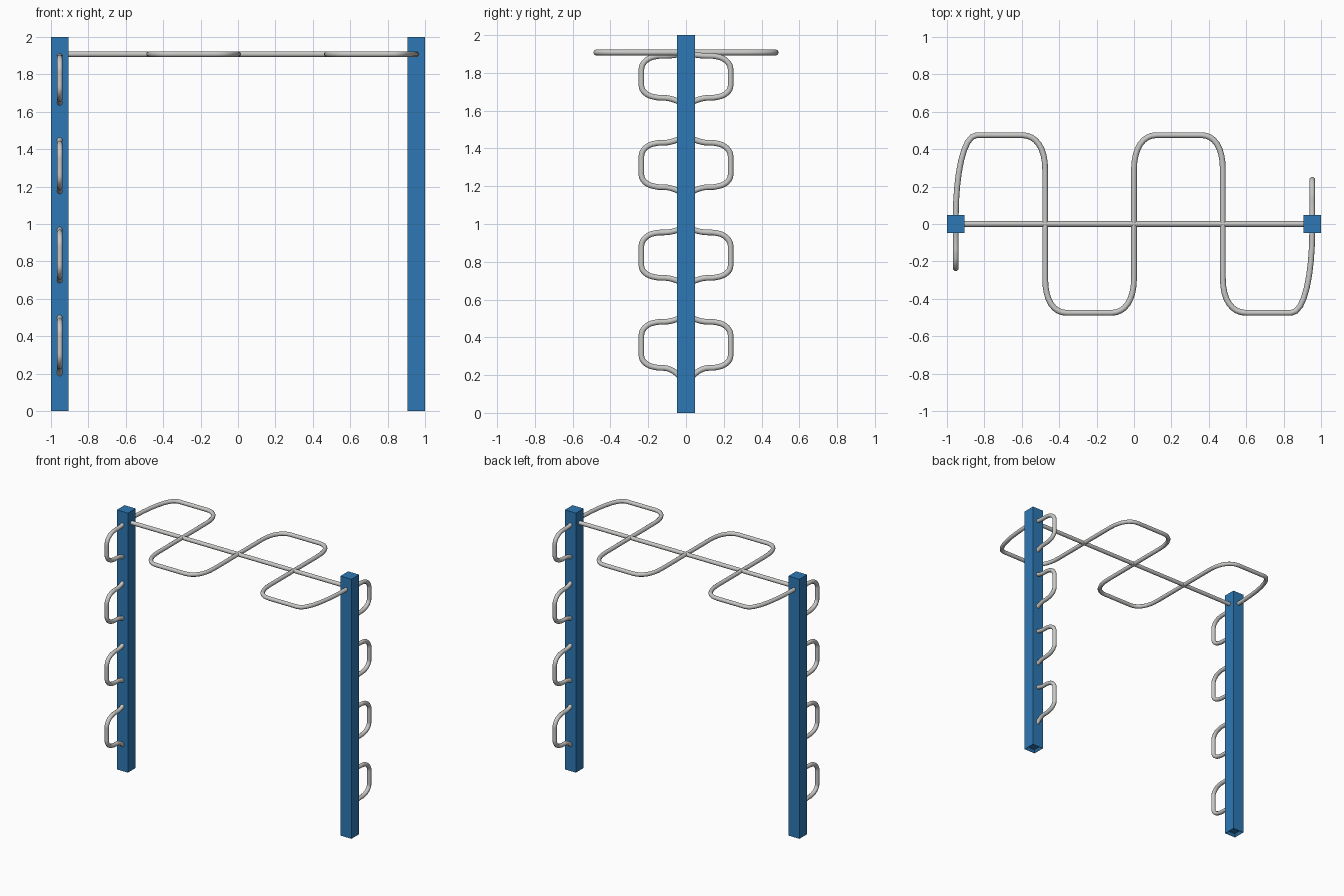
import bpy, bmesh
from mathutils import Vector

if "Cube" in bpy.data.objects:
    bpy.data.objects.remove(bpy.data.objects["Cube"])


def material(name, rgb):
    m = bpy.data.materials.new(name)
    m.diffuse_color = (*rgb, 1)
    m.use_nodes = True
    m.node_tree.nodes["Principled BSDF"].inputs["Base Color"].default_value = m.diffuse_color
    return m


BLUE = material("blue paint", (0.027, 0.19, 0.46))
STEEL = material("bare steel", (0.58, 0.58, 0.57))
POST_X, HALF, ROD, BAR_Z = 0.953, 0.047, 0.0155, 1.908


def add_object(name, mesh, mat):
    ob = bpy.data.objects.new(name, mesh)
    bpy.context.collection.objects.link(ob)
    mesh.materials.clear()
    mesh.materials.append(mat)
    return ob


def rod(name, knots):
    """Round rod through (left handle, point, right handle) knots."""
    cu = bpy.data.curves.new(name, 'CURVE')
    cu.dimensions = '3D'
    cu.bevel_depth = ROD
    cu.bevel_resolution = 3
    cu.resolution_u = 8
    cu.use_fill_caps = True
    sp = cu.splines.new('BEZIER')
    sp.bezier_points.add(len(knots) - 1)
    for bp, (a, p, b) in zip(sp.bezier_points, knots):
        bp.handle_left_type = bp.handle_right_type = 'FREE'
        bp.handle_left, bp.co, bp.handle_right = a, p, b
    tmp = bpy.data.objects.new("rod_path", cu)
    bpy.context.collection.objects.link(tmp)
    bpy.context.view_layer.update()
    deps = bpy.context.evaluated_depsgraph_get()
    mesh = bpy.data.meshes.new_from_object(tmp.evaluated_get(deps))
    bpy.data.objects.remove(tmp)
    for p in mesh.polygons:
        p.use_smooth = len(p.vertices) == 4
    return add_object(name, mesh, STEEL)


def knot(p, d_in, d_out=None):
    """Knot with incoming and outgoing tangent offsets."""
    p, d_in = Vector(p), Vector(d_in)
    d_out = d_in if d_out is None else Vector(d_out)
    return (p - d_in, p, p + d_out)


# Square tube posts, closed on top and open at the foot
def post(name, x):
    bm = bmesh.new()
    bmesh.ops.create_cube(bm, size=1)
    for v in bm.verts:
        v.co = (x + v.co.x * 2 * HALF, v.co.y * 2 * HALF, (v.co.z + 0.5) * 2)
    foot = min(bm.faces, key=lambda f: f.calc_center_median().z)
    bmesh.ops.inset_region(bm, faces=[foot], thickness=0.02)
    for v in foot.verts:
        v.co.z = 0.02
    bmesh.ops.recalc_face_normals(bm, faces=bm.faces)
    mesh = bpy.data.meshes.new(name)
    bm.to_mesh(mesh)
    bm.free()
    add_object(name, mesh, BLUE)


post("left_post", -POST_X)
post("right_post", POST_X)

# Straight overhead bar
L = POST_X - 0.03
rod("straight_bar", [knot((-L, 0, BAR_Z), (0.3, 0, 0)), knot((L, 0, BAR_Z), (0.3, 0, 0))])

# Winding overhead bar: half is traced, then repeated by point symmetry
Z, Y = BAR_Z, 0.475
half = [
    knot((-POST_X, 0.035, Z), (0, 0.22, 0)),
    knot((-0.84, Y, Z), (0.075, 0, 0)),
    knot((-0.60, Y, Z), (0.075, 0, 0)),
    knot((-0.475, 0.29, Z), (0, -0.12, 0)),
    knot((-0.475, -0.29, Z), (0, -0.12, 0)),
    knot((-0.36, -Y, Z), (0.07, 0, 0)),
    knot((-0.12, -Y, Z), (0.07, 0, 0)),
    knot((0, -0.29, Z), (0, 0.12, 0)),
]


def turn(v):
    return Vector((-v.x, -v.y, v.z))


other = [(turn(b), turn(p), turn(a)) for a, p, b in reversed(half)]
rod("winding_bar", half + other)

# Climbing rungs: (top at post, top flat, bottom flat, bottom at post)
RUNGS = [(1.898, 1.89, 1.668, 1.645), (1.452, 1.43, 1.195, 1.172),
         (0.972, 0.955, 0.715, 0.694), (0.502, 0.482, 0.238, 0.195)]
for side, s in (("left", -1), ("right", 1)):
    for i, (t0, t1, b1, b0) in enumerate(RUNGS):
        def k(y, z, dy, dz):
            return knot((s * POST_X, s * y, z), (0, s * dy, dz))
        rod(f"{side}_rung_{i + 1}", [
            k(0.035, t0, 0.025, (t1 - t0) * 0.6),
            k(0.12, t1, 0.03, 0),
            k(0.175, t1 - 0.006, 0.03, -0.006),
            k(0.236, t1 - 0.07, 0, -0.03),
            k(0.236, b1 + 0.065, 0, -0.03),
            k(0.175, b1 + 0.006, -0.03, -0.006),
            k(0.12, b1, -0.03, 0),
            k(0.035, b0, -0.025, (b0 - b1) * 0.6),
        ])
